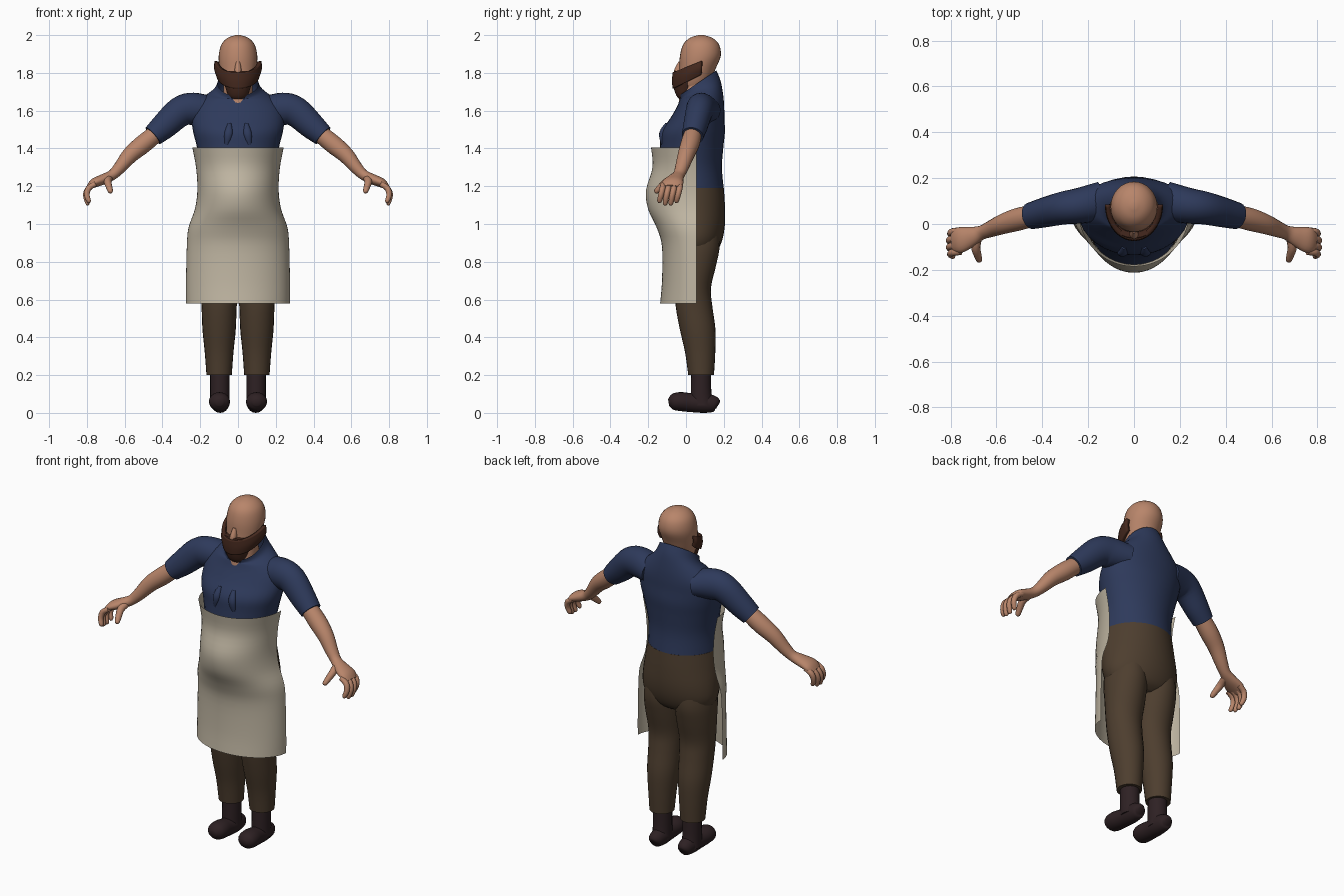
import bpy, bmesh, math
from mathutils import Vector

cube = bpy.data.objects.get("Cube")
if cube:
    bpy.data.objects.remove(cube, do_unlink=True)


def material(name, r, g, b):
    m = bpy.data.materials.new(name)
    m.use_nodes = True
    m.diffuse_color = (r, g, b, 1)
    bsdf = m.node_tree.nodes["Principled BSDF"]
    bsdf.inputs["Base Color"].default_value = (r, g, b, 1)
    bsdf.inputs["Roughness"].default_value = 0.8
    return m


SKIN = material("skin", 0.48, 0.235, 0.145)
SHIRT = material("navy_cloth", 0.027, 0.042, 0.105)
TROUSERS = material("brown_cloth", 0.075, 0.048, 0.028)
BOOTS = material("dark_leather", 0.027, 0.015, 0.017)
BEARD = material("brown_hair", 0.06, 0.022, 0.013)
APRON = material("cream_canvas", 0.53, 0.47, 0.365)


def smooth_rows(rows, steps=4):
    """Catmull-Rom interpolation through rows of numbers."""
    rows = [Vector(r) for r in rows]
    out = []
    for i in range(len(rows) - 1):
        p0, p1, p2 = rows[max(i - 1, 0)], rows[i], rows[i + 1]
        p3 = rows[min(i + 2, len(rows) - 1)]
        for s in range(steps):
            t = s / steps
            out.append(p1 + (p2 - p0) * (t / 2)
                       + (p0 * 2 - p1 * 5 + p2 * 4 - p3) * (t * t / 2)
                       + (p1 * 3 - p0 - p2 * 3 + p3) * (t ** 3 / 2))
    return out + [rows[-1]]


def skin_rings(name, rings, mat, closed=True, caps=True, mirror=False):
    """Bridge successive rings of points into one smooth surface."""
    bm = bmesh.new()
    loops = [[bm.verts.new(p) for p in ring] for ring in rings]
    n = len(loops[0])
    for a, b in zip(loops, loops[1:]):
        for i in range(n if closed else n - 1):
            j = (i + 1) % n
            bm.faces.new((a[i], a[j], b[j], b[i]))
    if caps:
        bm.faces.new(loops[0])
        bm.faces.new(loops[-1])
    bmesh.ops.recalc_face_normals(bm, faces=bm.faces)
    me = bpy.data.meshes.new(name)
    bm.to_mesh(me)
    bm.free()
    me.materials.append(mat)
    ob = bpy.data.objects.new(name, me)
    bpy.context.collection.objects.link(ob)
    bpy.ops.object.select_all(action='DESELECT')
    ob.select_set(True)
    bpy.context.view_layer.objects.active = ob
    bpy.ops.object.shade_smooth_by_angle(angle=math.radians(50))
    if mirror:
        ob.modifiers.new("Mirror", 'MIRROR').use_clip = False
    return ob


def stack(name, rows, mat, x=0, sides=32, **kw):
    """Level ellipses: rows of z, centre y, half width, half depth, tilt."""
    rings = []
    for z, cy, rx, ry, tilt in smooth_rows(rows):
        ring = []
        for k in range(sides):
            a = math.tau * k / sides
            dy = ry * math.sin(a)
            ring.append((x + rx * math.cos(a), cy + dy, z + tilt * dy))
        rings.append(ring)
    return skin_rings(name, rings, mat, **kw)


def limb(name, rows, mat, ref, sides=18, **kw):
    """Ellipses square to a path: rows of x, y, z, radius along ref, other radius."""
    rows = smooth_rows(rows)
    rings = []
    for i, (x, y, z, a, b) in enumerate(rows):
        ahead, behind = rows[min(i + 1, len(rows) - 1)], rows[max(i - 1, 0)]
        tan = Vector((ahead - behind)[:3]).normalized()
        side = (ref - tan * ref.dot(tan)).normalized()
        up = tan.cross(side)
        turn = [math.tau * k / sides for k in range(sides)]
        rings.append([Vector((x, y, z)) + side * a * math.cos(t) + up * b * math.sin(t)
                      for t in turn])
    return skin_rings(name, rings, mat, mirror=True, **kw)


def half_wrap(name, rows, mat, sides=32):
    """Open sheet round the front: rows of z, back edge y, half width, depth, tilt."""
    rings = []
    for z, cy, rx, d, tilt in smooth_rows(rows):
        arc = [math.pi * k / sides for k in range(sides + 1)]
        rings.append([(rx * math.cos(t), cy - d * math.sin(t), z - tilt * d * math.sin(t))
                      for t in arc])
    return skin_rings(name, rings, mat, closed=False, caps=False)


X, Y = Vector((1, 0, 0)), Vector((0, 1, 0))

# Head, neck and nose
stack("head", [(1.69, .04, .05, .06, 0), (1.75, .045, .08, .085, 0),
               (1.82, .06, .097, .096, 0), (1.89, .076, .102, .108, 0),
               (1.95, .08, .088, .095, 0), (1.985, .08, .055, .06, 0),
               (2, .08, .012, .014, 0)], SKIN)
stack("neck", [(1.6, .06, .085, .1, .4), (1.68, .05, .078, .09, .5),
               (1.76, .06, .075, .08, .3)], SKIN)
stack("nose", [(1.79, -.04, .012, .012, 0), (1.81, -.043, .019, .022, 0),
               (1.86, -.028, .01, .012, 0)], SKIN, sides=14)

# Beard: strap from ear to ear plus chin hair
strap = half_wrap("beard_strap", [(1.862, .085, .112, .145, .42),
                                  (1.83, .085, .116, .148, .48),
                                  (1.795, .08, .104, .14, .55)], BEARD)
solid = strap.modifiers.new("Thickness", 'SOLIDIFY')
solid.thickness, solid.offset = .022, 0
stack("chin_beard", [(1.81, -.005, .085, .055, 0), (1.77, -.01, .08, .06, 0),
                     (1.72, -.01, .066, .055, 0), (1.68, -.015, .05, .036, 0),
                     (1.66, -.015, .03, .02, 0)], BEARD)

# Shirt body with raised collar
stack("shirt", [(1.185, .01, .2, .19, 0), (1.3, .02, .198, .17, 0),
                (1.41, .03, .218, .168, 0), (1.49, .038, .238, .168, 0),
                (1.56, .06, .245, .143, 0), (1.62, .077, .232, .125, 0),
                (1.67, .082, .185, .115, .1), (1.71, .075, .126, .108, .45),
                (1.745, .06, .108, .1, .68)], SHIRT, caps=False)
limb("chest_fold", [(.045, -.1, 1.53, .01, .01), (.05, -.126, 1.48, .022, .016),
                    (.06, -.12, 1.42, .012, .012)], SHIRT, X)

# Sleeves
limb("sleeve", [(.14, .1, 1.6, .085, .075), (.235, .08, 1.61, .078, .085),
                (.305, .07, 1.595, .072, .08), (.39, .05, 1.52, .065, .07),
                (.45, .035, 1.467, .058, .058)], SHIRT, Y, sides=24)

# Forearm running into the palm
limb("arm", [(.42, .04, 1.49, .046, .046), (.5, .022, 1.425, .05, .05),
             (.57, 0, 1.366, .044, .044), (.625, -.022, 1.3, .036, .034),
             (.665, -.038, 1.26, .031, .028), (.71, -.055, 1.238, .044, .028),
             (.76, -.07, 1.218, .056, .025), (.79, -.075, 1.195, .045, .014)], SKIN, Y)

# Fingers and thumb
names = ("little_finger", "ring_finger", "middle_finger", "index_finger")
for i, name in enumerate(names):
    y = -.03 - .03 * i
    reach = .012 if i in (1, 2) else 0
    limb(name, [(.755, y, 1.212, .015, .014), (.79, y - .004, 1.19, .016, .016),
                (.8 + reach / 2, y - .012, 1.155, .015, .015),
                (.79 + reach / 2, y - .02, 1.122 - reach, .013, .012),
                (.786 + reach / 2, y - .022, 1.112 - reach, .005, .005)], SKIN, Y, sides=10)
limb("thumb", [(.68, -.05, 1.245, .02, .02), (.69, -.1, 1.225, .02, .02),
               (.682, -.135, 1.195, .017, .017), (.675, -.158, 1.172, .013, .013),
               (.674, -.164, 1.166, .005, .005)], SKIN, X, sides=12)

# Trousers: seat and two legs
stack("trouser_seat", [(1.19, .012, .2, .188, 0), (1.1, .02, .214, .186, 0),
                       (1, .04, .224, .166, 0), (.92, .048, .222, .145, 0),
                       (.86, .048, .19, .118, 0), (.83, .045, .13, .08, 0)], TROUSERS)
stack("trouser_leg", [(.98, .05, .09, .12, 0), (.88, .048, .108, .13, 0),
                      (.78, .045, .108, .114, 0), (.66, .036, .1, .096, 0),
                      (.56, .043, .093, .097, 0), (.44, .062, .088, .094, 0),
                      (.32, .075, .076, .08, 0), (.2, .08, .067, .068, 0)],
      TROUSERS, x=.1, sides=24, mirror=True)

# Boots
stack("boot_shaft", [(.04, .085, .052, .062, 0), (.1, .08, .051, .055, 0),
                     (.22, .08, .051, .052, 0)], BOOTS, x=.096, sides=20, mirror=True)
limb("boot_foot", [(.094, .17, .04, .018, .018), (.094, .155, .046, .038, .04),
                   (.094, .1, .052, .048, .052), (.096, .03, .054, .05, .05),
                   (.098, -.03, .06, .056, .05), (.099, -.07, .058, .048, .042),
                   (.099, -.092, .055, .02, .018)], BOOTS, X, sides=20)

# Apron open at the back
half_wrap("apron", [(1.405, .055, .242, .24, 0), (1.3, .055, .222, .232, 0),
                    (1.18, .055, .215, .266, 0), (1.08, .055, .228, .256, 0),
                    (.98, .055, .262, .21, 0), (.88, .055, .271, .182, 0),
                    (.7, .055, .275, .182, 0), (.578, .055, .275, .192, 0)], APRON)
